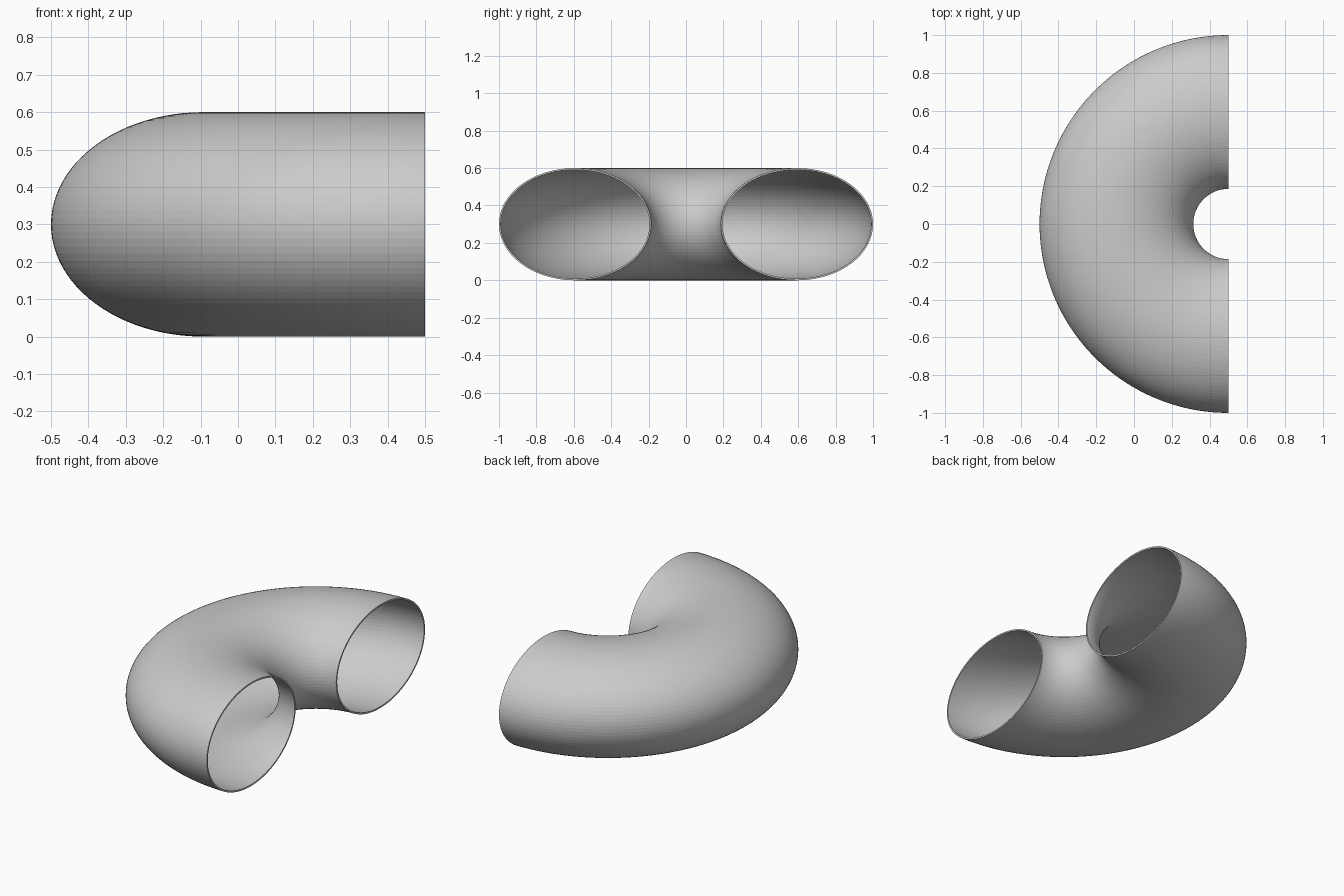
import bpy, bmesh
from math import sin, cos, pi

if "Cube" in bpy.data.objects:
    bpy.data.objects.remove(bpy.data.objects["Cube"])

SECTION, STEPS = 96, 128          # sides around the tube, steps along the bend
BEND_X, BEND_R = 0.5, 0.593       # centre of the bend and its mid radius
HALF_W, HALF_H, WALL = 0.407, 0.30, 0.009


def swept_point(angle, a, inset):
    """Point on the elliptical section, swept half a turn around the bend centre."""
    r = BEND_R + (HALF_W - inset) * cos(a)
    z = HALF_H + (HALF_H - inset) * sin(a)
    return BEND_X + r * cos(angle), r * sin(angle), z


bm = bmesh.new()


def tube(inset):
    rings = []
    for i in range(STEPS + 1):
        t = pi / 2 + pi * i / STEPS
        rings.append([bm.verts.new(swept_point(t, 2 * pi * j / SECTION, inset))
                      for j in range(SECTION)])
    return rings


def bridge(r1, r2):
    for j in range(SECTION):
        k = (j + 1) % SECTION
        bm.faces.new((r1[j], r1[k], r2[k], r2[j]))


# Outer and inner skins of the pipe
outer, inner = tube(0), tube(WALL)
for skin in (outer, inner):
    for r1, r2 in zip(skin, skin[1:]):
        bridge(r1, r2)

# Thin rims at both open ends
for end in (0, -1):
    bridge(outer[end], inner[end])
bmesh.ops.recalc_face_normals(bm, faces=bm.faces)

mesh = bpy.data.meshes.new("pipe_bend")
bm.to_mesh(mesh)
bm.free()
pipe = bpy.data.objects.new("pipe_bend", mesh)
bpy.context.collection.objects.link(pipe)
